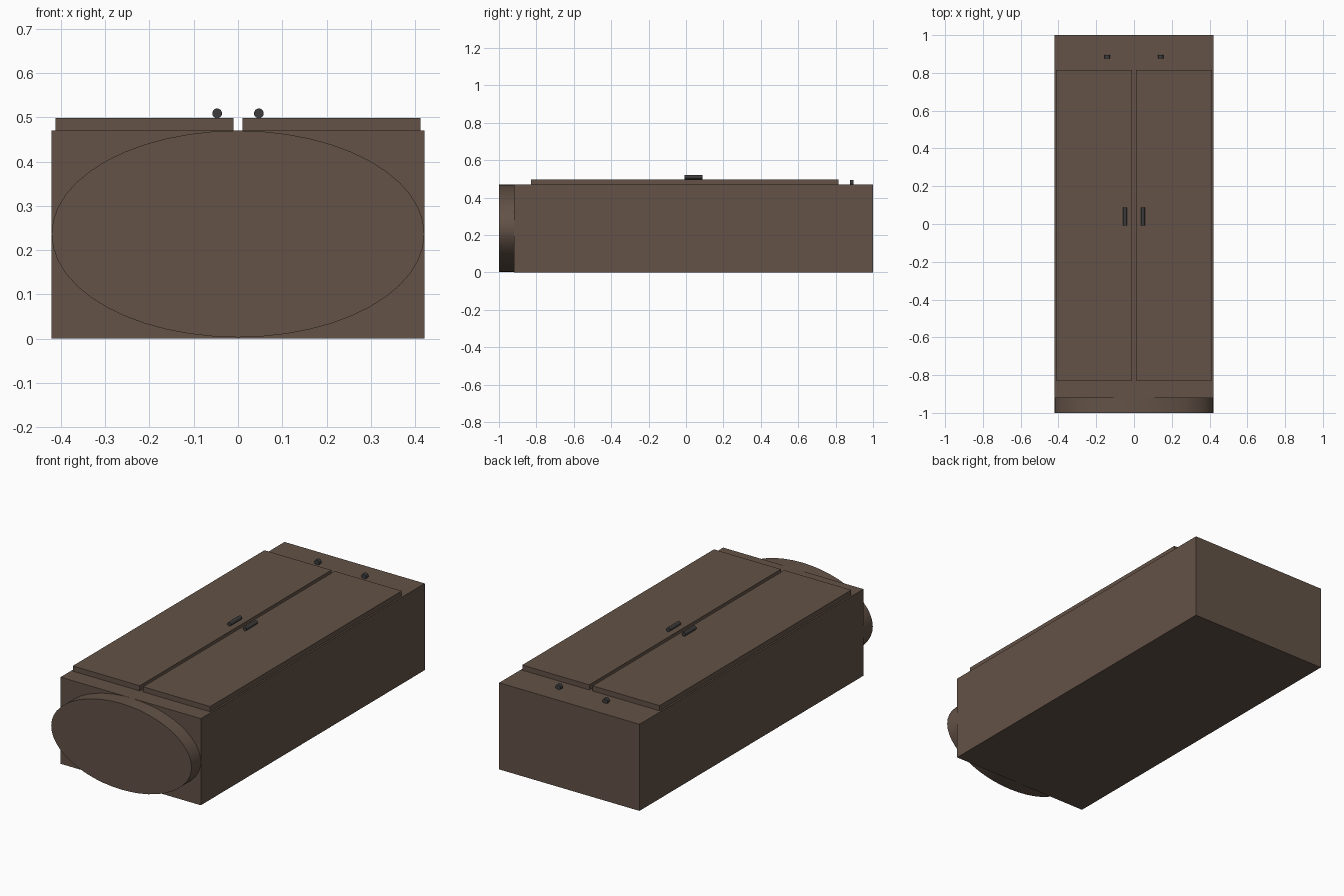
import bpy
from math import radians

if "Cube" in bpy.data.objects:
    bpy.data.objects.remove(bpy.data.objects["Cube"])


def material(name, rgb):
    m = bpy.data.materials.new(name)
    m.diffuse_color = (*rgb, 1)
    m.use_nodes = True
    m.node_tree.nodes["Principled BSDF"].inputs["Base Color"].default_value = m.diffuse_color
    return m


wood = material("dark_wood", (0.125, 0.085, 0.063))
metal = material("dark_metal", (0.045, 0.045, 0.045))


def finish(name, mat):
    o = bpy.context.object
    o.name = name
    o.data.materials.append(mat)
    bpy.ops.object.transform_apply(location=False, rotation=True, scale=True)
    return o


def box(name, lo, hi, mat):
    centre = [(a + b) / 2 for a, b in zip(lo, hi)]
    bpy.ops.mesh.primitive_cube_add(size=1, location=centre)
    bpy.context.object.scale = [b - a for a, b in zip(lo, hi)]
    return finish(name, mat)


def rod(name, x, z, y0, y1, rx, rz, sides, mat):
    # elliptical cylinder lying along y
    bpy.ops.mesh.primitive_cylinder_add(
        vertices=sides, radius=1, depth=y1 - y0,
        location=(x, (y0 + y1) / 2, z), rotation=(radians(90), 0, 0))
    bpy.context.object.scale = (rx, rz, 1)
    o = finish(name, mat)
    bpy.ops.object.shade_smooth_by_angle(angle=radians(30))
    return o


# Cabinet lying on its back, with an oval crown at the front end
box("cabinet_body", (-0.421, -0.92, 0), (0.421, 1, 0.47), wood)
rod("oval_crown", 0, 0.2365, -1, -0.92, 0.421, 0.2335, 48, wood)

# Mirrored doors, handles and small knobs
for side, s in (("left", -1), ("right", 1)):
    x0, x1 = sorted((s * 0.01, s * 0.412))
    box(side + "_door", (x0, -0.828, 0.47), (x1, 0.815, 0.498), wood)
    rod(side + "_handle", s * 0.047, 0.509, -0.008, 0.087, 0.011, 0.011, 16, metal)
    rod(side + "_knob", s * 0.141, 0.48, 0.876, 0.896, 0.015, 0.015, 16, metal)
